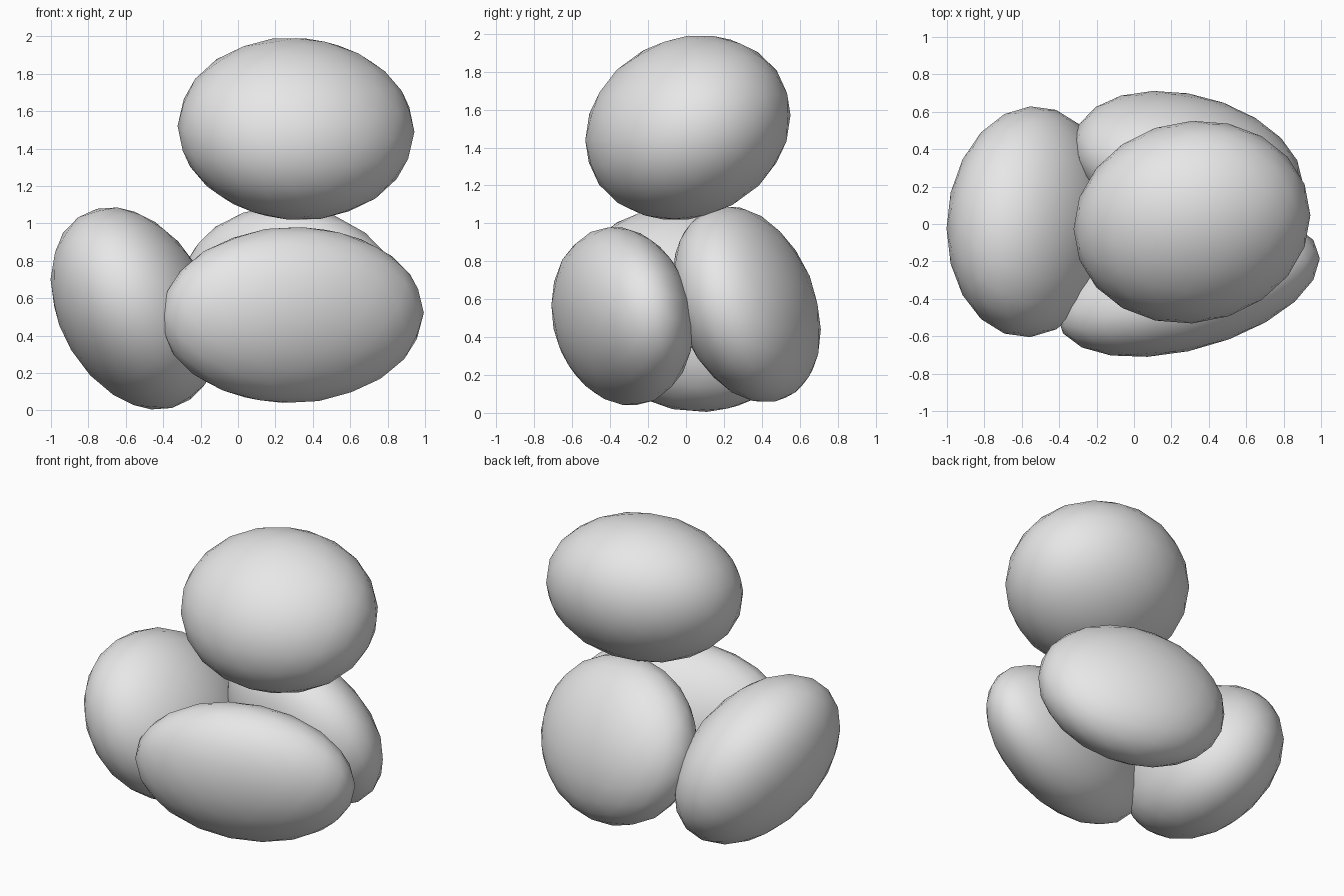
import bpy, math
from mathutils import Matrix

if "Cube" in bpy.data.objects:
    bpy.data.objects.remove(bpy.data.objects["Cube"])

grey = bpy.data.materials.new("stone_grey")
grey.diffuse_color = (0.8, 0.8, 0.8, 1)
grey.use_nodes = True
grey.node_tree.nodes["Principled BSDF"].inputs["Base Color"].default_value = grey.diffuse_color


def boulder(name, centre, half, xy, xz, yz):
    """Tilted ellipsoid: half extents along x, y, z plus the lean between each pair of axes."""
    hx, hy, hz = half
    # Triangular factor that carries a unit ball onto the leaning ellipsoid
    a = hx
    b, c = xy / a, xz / a
    d = math.sqrt(hy * hy - b * b)
    e = (yz - b * c) / d
    f = math.sqrt(hz * hz - c * c - e * e)
    shape = Matrix(((a, 0, 0, 0), (b, d, 0, 0), (c, e, f, 0), (0, 0, 0, 1)))

    bpy.ops.mesh.primitive_ico_sphere_add(subdivisions=3, radius=1.005)
    ob = bpy.context.object
    ob.name = name
    ob.data.transform(shape)
    ob.location = centre
    ob.data.materials.append(grey)
    bpy.ops.object.shade_smooth()
    return ob


# Three boulders leaning together at the base
boulder("front_boulder", (0.29, -0.335, 0.51), (0.70, 0.375, 0.47), 0.105, 0.008, -0.021)
boulder("left_boulder", (-0.555, 0.012, 0.545), (0.445, 0.615, 0.54), 0.016, -0.069, -0.036)
boulder("back_boulder", (0.29, 0.32, 0.573), (0.61, 0.39, 0.518), -0.062, -0.022, -0.053)

# One boulder balanced on top
boulder("top_boulder", (0.31, 0.01, 1.505), (0.63, 0.54, 0.487), 0.023, -0.01, 0.035)
